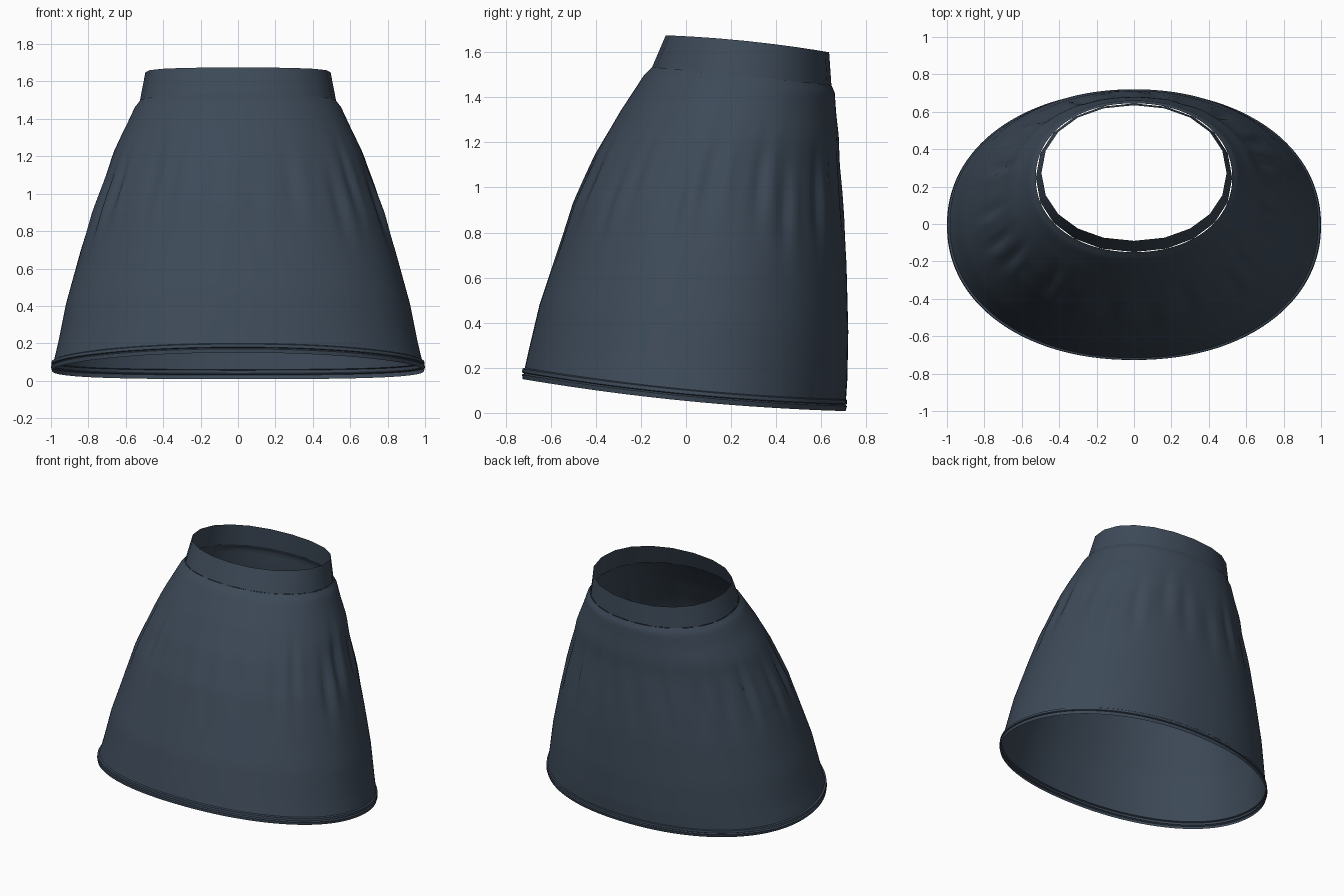
import bpy
import bmesh
import math
import random

cube = bpy.data.objects.get("Cube")
if cube:
    bpy.data.objects.remove(cube, do_unlink=True)

random.seed(4)

fabric = bpy.data.materials.new("slate blue fabric")
fabric.use_nodes = True
colour = (0.047, 0.068, 0.098, 1)
fabric.diffuse_color = colour
bsdf = fabric.node_tree.nodes["Principled BSDF"]
bsdf.inputs["Base Color"].default_value = colour
bsdf.inputs["Roughness"].default_value = 0.9


def ring_point(row, angle):
    """Point on a tilted, slightly squared oval; angle 0 is the front."""
    front_y, front_z, back_y, back_z, half_width, sag = row
    power = 2 / 2.12
    s, c = math.sin(angle), -math.cos(angle)
    u = math.copysign(abs(s) ** power, s)
    v = math.copysign(abs(c) ** power, c)
    y = (front_y + back_y) / 2 + v * (back_y - front_y) / 2
    z = (front_z + back_z) / 2 + v * (back_z - front_z) / 2 - sag * (1 - v * v)
    return u * half_width, y, z


def refine(rows, steps):
    """Add evenly spaced rows between the given ones."""
    result = []
    for a, b in zip(rows, rows[1:]):
        for i in range(steps):
            t = i / steps
            result.append([p + (q - p) * t for p, q in zip(a, b)])
    return result + [rows[-1]]


# Soft gathers, deeper toward the hips
folds = []
for i in range(22):
    angle = (i + random.uniform(0.25, 0.75)) * math.tau / 22
    depth = 0.007 + 0.013 * abs(math.sin(angle)) * random.uniform(0.5, 1)
    folds.append((angle, depth, random.uniform(0.035, 0.06), random.uniform(0.88, 1.08)))


def gathers(angle, z):
    offset = 0
    for centre, depth, width, height in folds:
        d = (angle - centre + math.pi) % math.tau - math.pi
        fade = math.exp(-((z - height) / 0.17) ** 2)
        offset += depth * fade * (0.5 * math.exp(-((d - 2 * width) / width) ** 2)
                                  - math.exp(-(d / width) ** 2))
    # Puckered cloth below the yoke on the rear hips
    hip = max(0, math.sin(angle) ** 2 * 0.6 - 0.4 * math.cos(angle))
    return offset + 0.012 * hip * math.exp(-((z - 1.22) / 0.07) ** 2)


def build_sheet(name, rows, segments, relief=None):
    bm = bmesh.new()
    rings = []
    for row in rows:
        ring = []
        for i in range(segments):
            a = i * math.tau / segments
            x, y, z = ring_point(row, a)
            push = relief(a, z) if relief else 0
            ring.append(bm.verts.new((x + push * math.sin(a), y - push * math.cos(a), z)))
        rings.append(ring)
    for upper, lower in zip(rings, rings[1:]):
        for i in range(segments):
            j = (i + 1) % segments
            bm.faces.new((upper[i], lower[i], lower[j], upper[j]))
    mesh = bpy.data.meshes.new(name)
    bm.to_mesh(mesh)
    bm.free()
    mesh.materials.append(fabric)
    obj = bpy.data.objects.new(name, mesh)
    bpy.context.collection.objects.link(obj)
    bpy.ops.object.select_all(action="DESELECT")
    obj.select_set(True)
    bpy.context.view_layer.objects.active = obj
    bpy.ops.object.shade_smooth_by_angle(angle=math.radians(40))
    return obj


# Rows: front y, front z, back y, back z, half width, sag at the sides
waist_rows = [
    (-0.09, 1.675, 0.635, 1.60, 0.495, -0.012),
    (-0.15, 1.535, 0.645, 1.455, 0.525, 0),
]
body_rows = [
    (-0.15, 1.535, 0.645, 1.455, 0.525, 0),
    (-0.185, 1.50, 0.66, 1.42, 0.552, 0),
    (-0.29, 1.34, 0.67, 1.27, 0.625, 0),
    (-0.40, 1.15, 0.682, 1.08, 0.70, 0),
    (-0.50, 0.93, 0.70, 0.86, 0.78, 0),
    (-0.56, 0.75, 0.712, 0.66, 0.84, 0.005),
    (-0.65, 0.48, 0.72, 0.36, 0.92, 0.01),
    (-0.695, 0.29, 0.716, 0.15, 0.962, 0.02),
    (-0.715, 0.20, 0.710, 0.06, 0.985, 0.025),
]
hem_rows = [
    (-0.715, 0.20, 0.710, 0.06, 0.985, 0.025),
    (-0.726, 0.196, 0.714, 0.056, 0.996, 0.025),
    (-0.727, 0.180, 0.714, 0.040, 0.998, 0.025),
    (-0.718, 0.176, 0.708, 0.036, 0.990, 0.025),
    (-0.727, 0.170, 0.714, 0.030, 1.0, 0.025),
    (-0.725, 0.150, 0.708, 0.008, 0.995, 0.025),
]

build_sheet("waistband", waist_rows, 20)
build_sheet("skirt_body", refine(body_rows, 5), 160, gathers)
build_sheet("hem_band", hem_rows, 160)
